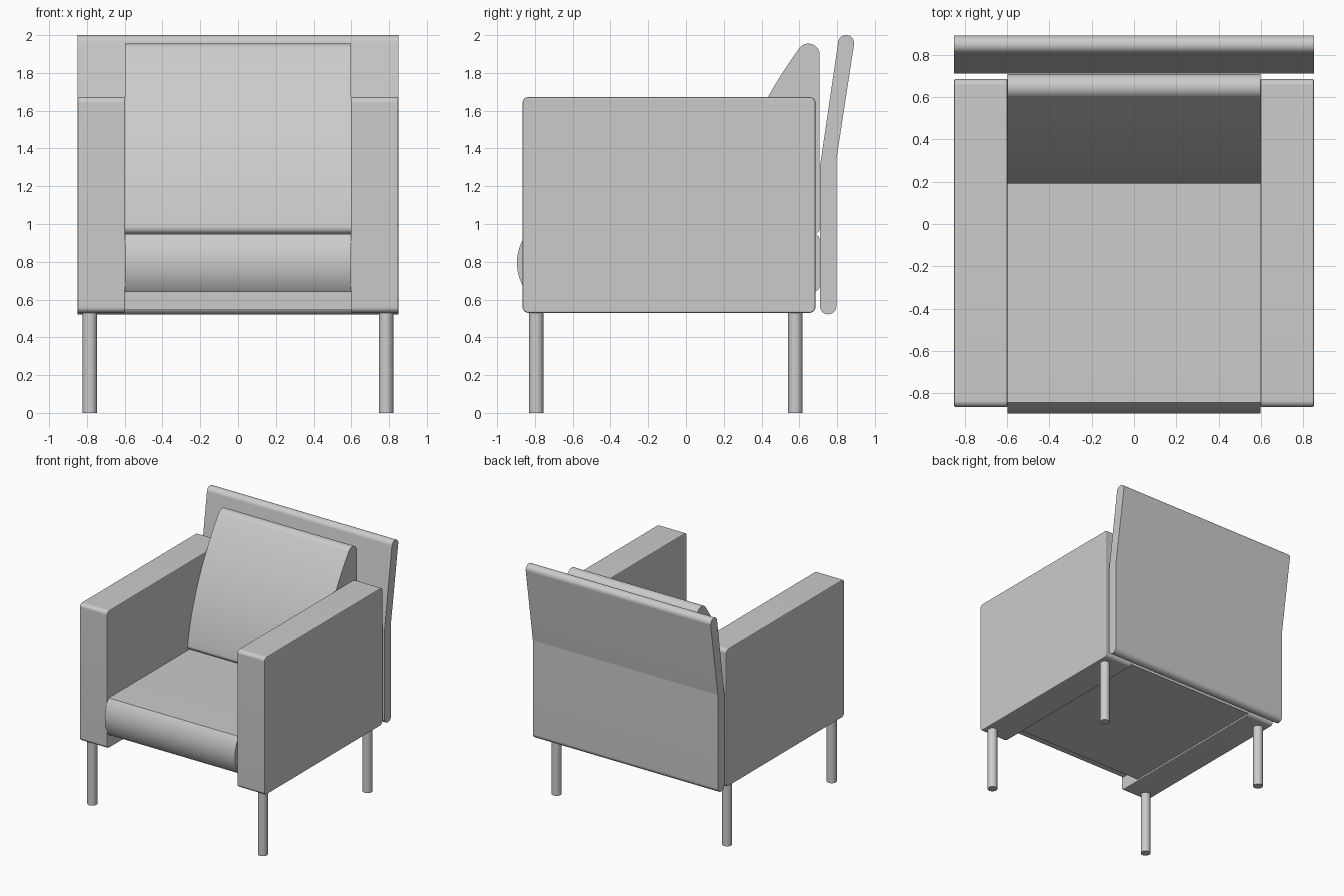
import bpy, bmesh, math
from mathutils import Vector

cube = bpy.data.objects.get("Cube")
if cube:
    bpy.data.objects.remove(cube, do_unlink=True)

grey = bpy.data.materials.new("light_grey")
grey.use_nodes = True
colour = (0.6, 0.6, 0.6, 1)
grey.diffuse_color = colour
grey.node_tree.nodes["Principled BSDF"].inputs["Base Color"].default_value = colour


def fillet(corners, steps=18):
    """Round each (y, z, radius) corner of a closed profile."""
    out = []
    for i, (y, z, r) in enumerate(corners):
        p = Vector((y, z))
        if r == 0:
            out.append(p)
            continue
        a = (Vector(corners[i - 1][:2]) - p).normalized()
        b = (Vector(corners[(i + 1) % len(corners)][:2]) - p).normalized()
        half = a.angle(b) / 2
        centre = p + (a + b).normalized() * (r / math.sin(half))
        start = p + a * (r / math.tan(half)) - centre
        end = p + b * (r / math.tan(half)) - centre
        sweep = start.angle(end)
        for k in range(steps + 1):
            t = k / steps
            out.append(centre + (start * math.sin((1 - t) * sweep)
                                 + end * math.sin(t * sweep)) / math.sin(sweep))
    return out


def arc(y, z, r, start, end, steps=20):
    """Points on an arc, angles in degrees, as sharp profile corners."""
    angles = [math.radians(start + (end - start) * k / steps) for k in range(steps + 1)]
    return [(y + r * math.cos(a), z + r * math.sin(a), 0) for a in angles]


def finish(obj, name, angle):
    obj.name = name
    obj.data.materials.clear()
    obj.data.materials.append(grey)
    bpy.ops.object.select_all(action="DESELECT")
    obj.select_set(True)
    bpy.context.view_layer.objects.active = obj
    bpy.ops.object.shade_smooth_by_angle(angle=math.radians(angle))


def extrude_profile(name, corners, x0, x1, rim=0):
    """Sweep a side profile from x0 to x1, easing the end rims if asked."""
    bm = bmesh.new()
    face = bm.faces.new([bm.verts.new((x0, p.x, p.y)) for p in fillet(corners)])
    swept = bmesh.ops.extrude_face_region(bm, geom=[face], use_keep_orig=True)
    moved = [v for v in swept["geom"] if isinstance(v, bmesh.types.BMVert)]
    bmesh.ops.translate(bm, verts=moved, vec=(x1 - x0, 0, 0))
    bmesh.ops.recalc_face_normals(bm, faces=bm.faces)
    if rim:
        rims = [e for e in bm.edges if e.calc_face_angle(0) > 1]
        bmesh.ops.bevel(bm, geom=rims, offset=rim, segments=2, profile=0.5, affect="EDGES")
    mesh = bpy.data.meshes.new(name)
    bm.to_mesh(mesh)
    bm.free()
    obj = bpy.data.objects.new(name, mesh)
    bpy.context.collection.objects.link(obj)
    finish(obj, name, 6.5)


# Arms: slabs rounded along their long edges
arm = [(-0.865, 0.53, 0.03), (0.685, 0.53, 0.03), (0.685, 1.672, 0.03), (-0.865, 1.672, 0.03)]
extrude_profile("right_arm", arm, -0.85, -0.597, 0.007)
extrude_profile("left_arm", arm, 0.597, 0.85, 0.007)

# Seat: flat cushion with a bowed front, on a set-back base
bow = arc(-0.638, 0.794, 0.257, 143.5, 216.5)
seat = bow + [(0.707, 0.642, 0.03), (0.707, 0.947, 0.03)]
extrude_profile("seat_cushion", seat, -0.598, 0.598)
base = [(-0.67, 0.545, 0), (0.68, 0.545, 0), (0.68, 0.645, 0), (-0.67, 0.645, 0)]
extrude_profile("seat_base", base, -0.598, 0.598)

# Back cushion: wedge with a curved front and a rounded top
foot, bend, tip = Vector((0.185, 0.947)), Vector((0.255, 1.455)), Vector((0.599, 1.93))
front = []
for k in range(14):
    t = k / 14
    p = foot * (1 - t) ** 2 + bend * 2 * t * (1 - t) + tip * t ** 2
    front.append((p.x, p.y, 0.035 if k == 0 else 0))
wedge = front + arc(0.648, 1.895, 0.06, 144, 0, 30) + [(0.708, 0.947, 0.03)]
extrude_profile("back_cushion", wedge, -0.598, 0.598)

# Back panel: upright below, leaning back above
panel = [(0.71, 0.522, 0.042), (0.796, 0.522, 0.042), (0.796, 1.34, 0),
         (0.896, 1.994, 0.042), (0.812, 2.006, 0.042), (0.71, 1.31, 0)]
extrude_profile("back_panel", panel, -0.85, 0.85)

# Legs
for side, x in (("right", -0.784), ("left", 0.784)):
    for end, y in (("front", -0.793), ("back", 0.579)):
        bpy.ops.mesh.primitive_cylinder_add(vertices=32, radius=0.038, depth=0.54,
                                            location=(x, y, 0.27))
        finish(bpy.context.object, f"{end}_{side}_leg", 30)
